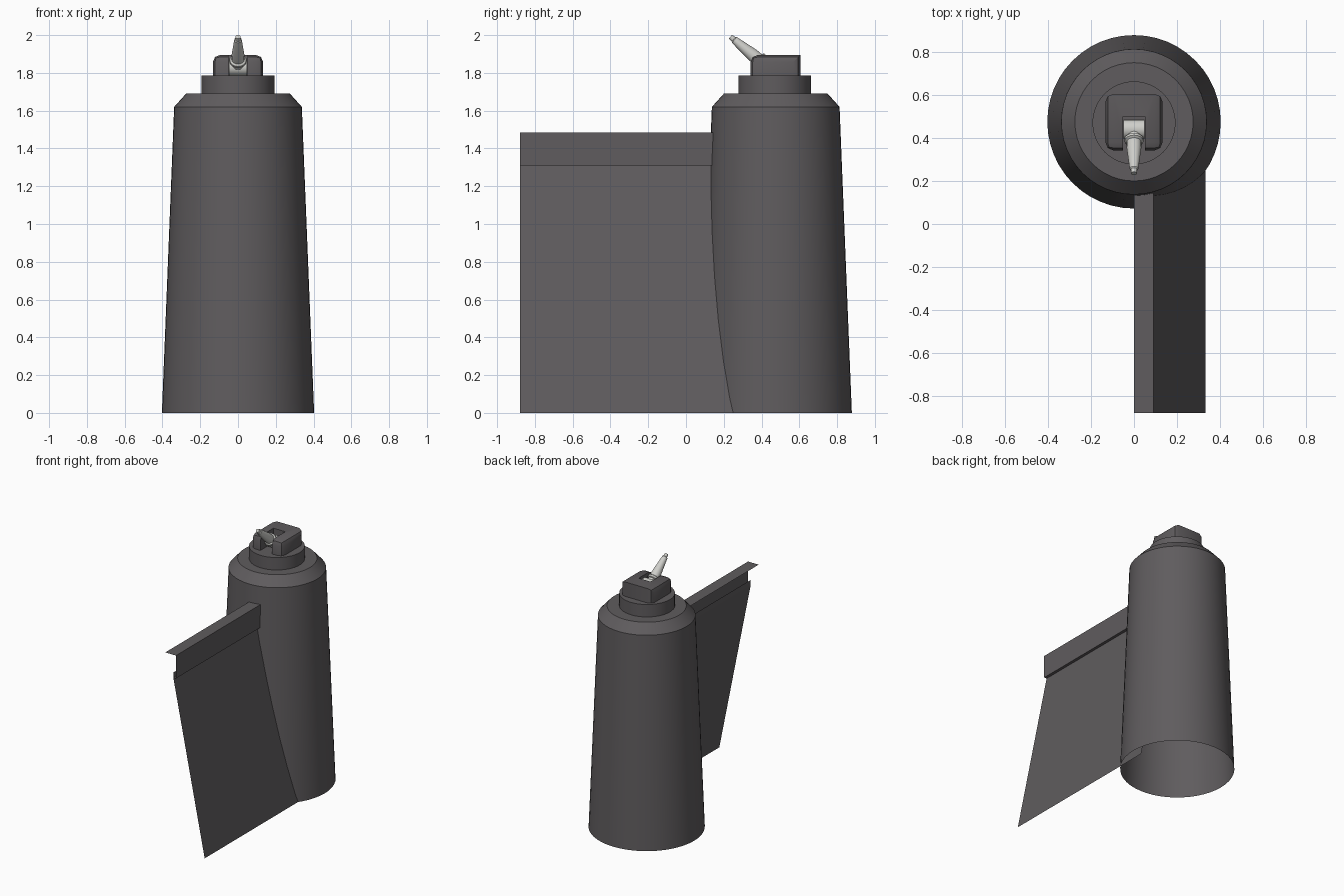
import bpy, bmesh, math
from mathutils import Vector, Matrix

if "Cube" in bpy.data.objects:
    bpy.data.objects.remove(bpy.data.objects["Cube"])

CY = 0.475  # y of the bottle axis


def material(name, rgb):
    m = bpy.data.materials.new(name)
    m.diffuse_color = (*rgb, 1)
    m.use_nodes = True
    m.node_tree.nodes["Principled BSDF"].inputs["Base Color"].default_value = m.diffuse_color
    return m


DARK = material("dark_grey", (0.115, 0.107, 0.112))
LIGHT = material("light_grey", (0.62, 0.62, 0.59))


def finish(bm, name, mat, smooth=None, fix=True):
    if fix:
        bmesh.ops.recalc_face_normals(bm, faces=bm.faces)
    me = bpy.data.meshes.new(name)
    bm.to_mesh(me)
    bm.free()
    me.materials.append(mat)
    ob = bpy.data.objects.new(name, me)
    bpy.context.collection.objects.link(ob)
    if smooth:
        bpy.ops.object.select_all(action='DESELECT')
        ob.select_set(True)
        bpy.context.view_layer.objects.active = ob
        bpy.ops.object.shade_smooth_by_angle(angle=math.radians(smooth))
    return ob


def lathe(name, profile, mat, sides, matrix, cap_top=True, cap_bottom=False, smooth=30):
    bm = bmesh.new()
    rings = [[bm.verts.new((r * math.cos(2 * math.pi * i / sides),
                            r * math.sin(2 * math.pi * i / sides), z))
              for i in range(sides)] for r, z in profile]
    for a, b in zip(rings, rings[1:]):
        for i in range(sides):
            j = (i + 1) % sides
            bm.faces.new((a[i], a[j], b[j], b[i]))
    if cap_top:
        bm.faces.new(rings[-1])
    if cap_bottom:
        bm.faces.new(rings[0][::-1])
    bm.transform(matrix)
    return finish(bm, name, mat, smooth, fix=False)


def sheet(name, profile, mat):
    # thin folded sheet, profile in x/z swept along y into the bottle
    bm = bmesh.new()
    rows = [[bm.verts.new((x, y, z)) for y in (-0.878, CY)] for x, z in profile]
    for a, b in zip(rows, rows[1:]):
        bm.faces.new((a[0], b[0], b[1], a[1]))
    return finish(bm, name, mat, fix=False)


axis = Matrix.Translation((0, CY, 0))

# Bottle body, open underneath
lathe("bottle_body", [(0.403, 0), (0.338, 1.62), (0.275, 1.69)], DARK, 48, axis, smooth=35)
# Neck collar
lathe("neck_collar", [(0.193, 1.685), (0.193, 1.785)], DARK, 48,
      Matrix.Translation((0, 0.47, 0)))

# U-shaped cap with chamfered edges
bm = bmesh.new()
outline = [(-0.133, 0.342), (-0.05, 0.342), (-0.05, 0.5), (0.05, 0.5),
           (0.05, 0.342), (0.133, 0.342), (0.133, 0.605), (-0.133, 0.605)]
base = bm.faces.new([bm.verts.new((x, y, 1.78)) for x, y in outline])
up = bmesh.ops.extrude_face_region(bm, geom=[base])["geom"]
bmesh.ops.translate(bm, vec=(0, 0, 0.115),
                    verts=[g for g in up if isinstance(g, bmesh.types.BMVert)])
bmesh.ops.recalc_face_normals(bm, faces=bm.faces)
edges = []
for e in bm.edges:
    mid = (e.verts[0].co + e.verts[1].co) / 2
    in_slot = abs(mid.x) < 0.06
    on_top = min(v.co.z for v in e.verts) > 1.85
    upright = abs(e.verts[0].co.z - e.verts[1].co.z) > 0.05
    if (on_top and not in_slot) or (upright and not in_slot):
        edges.append(e)
bmesh.ops.bevel(bm, geom=edges, offset=0.038, segments=2, profile=0.5, affect='EDGES')
finish(bm, "cap", DARK, 25)

# Tilted nozzle spout with a ring near its base
direction = Vector((0, -0.77, 0.63))
tilt = Matrix.Translation((0, 0.43, 1.832)) @ direction.to_track_quat('Z', 'Y').to_matrix().to_4x4()
lathe("nozzle_spout",
      [(0.034, -0.03), (0.034, 0.04), (0.044, 0.045), (0.044, 0.058), (0.034, 0.064),
       (0.034, 0.1), (0.02, 0.225), (0.015, 0.23), (0.013, 0.252)],
      LIGHT, 16, tilt, cap_bottom=True)
# Pivot the spout turns on
pivot = Matrix.Translation((0, 0.44, 1.83)) @ Matrix.Rotation(math.pi / 2, 4, 'Y')
lathe("nozzle_pivot", [(0.046, -0.048), (0.046, 0.048)], LIGHT, 16, pivot, cap_bottom=True)

# Folded top strip and the slanted panel below it
sheet("top_strip", [(0, 1.485), (0.09, 1.485), (0.09, 1.31), (0.068, 1.31), (0.068, 1.35)], DARK)
sheet("slanted_panel", [(0.068, 1.31), (0.333, 0)], DARK)
